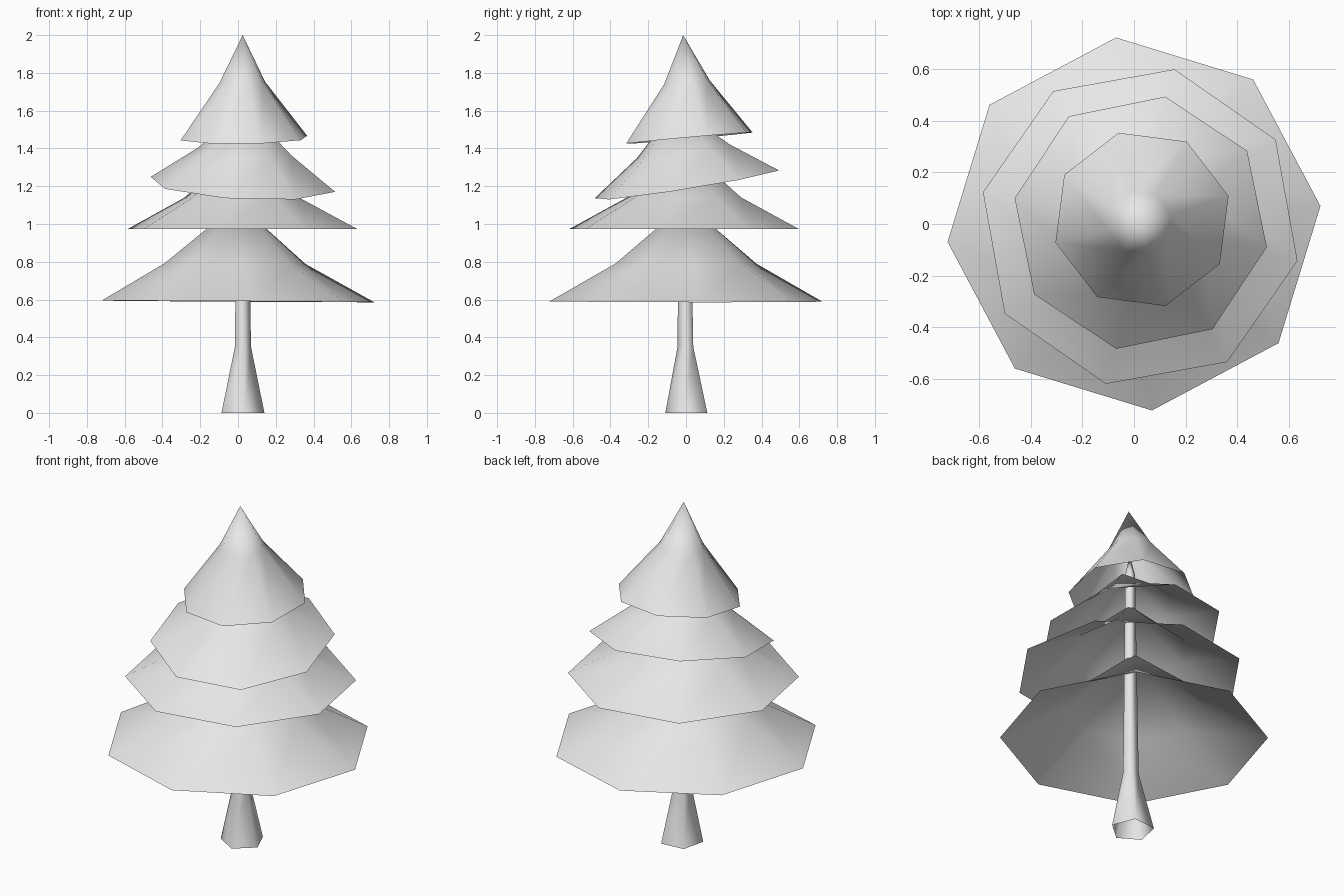
import bpy
import bmesh
from math import cos, sin, radians, tau

if "Cube" in bpy.data.objects:
    bpy.data.objects.remove(bpy.data.objects["Cube"], do_unlink=True)

grey = bpy.data.materials.new("plain_grey")
grey.use_nodes = True
grey.diffuse_color = (0.8, 0.8, 0.8, 1)
grey.node_tree.nodes["Principled BSDF"].inputs["Base Color"].default_value = (0.8, 0.8, 0.8, 1)


def ringed_shell(name, sides, angle, rings, apex, tilt=(0, 0)):
    """Open shell through rings of (centre, radius), closed by an apex point."""
    bm = bmesh.new()
    loops = []
    for (cx, cy, cz), radius in rings:
        loop = []
        for i in range(sides):
            a = radians(angle) + tau * i / sides
            dx, dy = radius * cos(a), radius * sin(a)
            loop.append(bm.verts.new((cx + dx, cy + dy, cz + tilt[0] * dx + tilt[1] * dy)))
        loops.append(loop)
    tip = bm.verts.new(apex)
    for i in range(sides):
        j = (i + 1) % sides
        for low, high in zip(loops, loops[1:]):
            bm.faces.new((low[i], low[j], high[j], high[i]))
        bm.faces.new((loops[-1][i], loops[-1][j], tip))
    for face in bm.faces:
        face.smooth = True
    mesh = bpy.data.meshes.new(name)
    bm.to_mesh(mesh)
    bm.free()
    mesh.materials.append(grey)
    obj = bpy.data.objects.new(name, mesh)
    bpy.context.collection.objects.link(obj)
    return obj


# Flared five-sided trunk, open at the base and running up into the top tier
ringed_shell("trunk", 5, -13,
             [((0.023, 0.01, 0), 0.12), ((0.025, 0, 0.35), 0.045), ((0.022, -0.008, 1.6), 0.028)],
             (0.022, -0.01, 1.72))

# Eight-sided branch tiers: rim, shoulder ring and apex
ringed_shell("bottom_branches", 8, 5.5,
             [((0, 0, 0.59), 0.725), ((-0.015, 0, 0.79), 0.375)],
             (0, 0, 1.11), tilt=(-0.006, -0.002))
ringed_shell("lower_middle_branches", 8, -12.3,
             [((0.024, -0.01, 0.973), 0.623), ((0.02, -0.01, 1.14), 0.31)],
             (0.02, -0.01, 1.41))
ringed_shell("upper_middle_branches", 8, -11,
             [((0.026, 0.005, 1.21), 0.497), ((0.035, -0.015, 1.385), 0.25)],
             (0.04, -0.05, 1.62), tilt=(-0.05, 0.16))
ringed_shell("top_branches", 8, 15.1,
             [((0.031, 0.018, 1.455), 0.347), ((0.022, 0.005, 1.75), 0.125)],
             (0.025, -0.015, 2.0), tilt=(0.013, 0.09))
